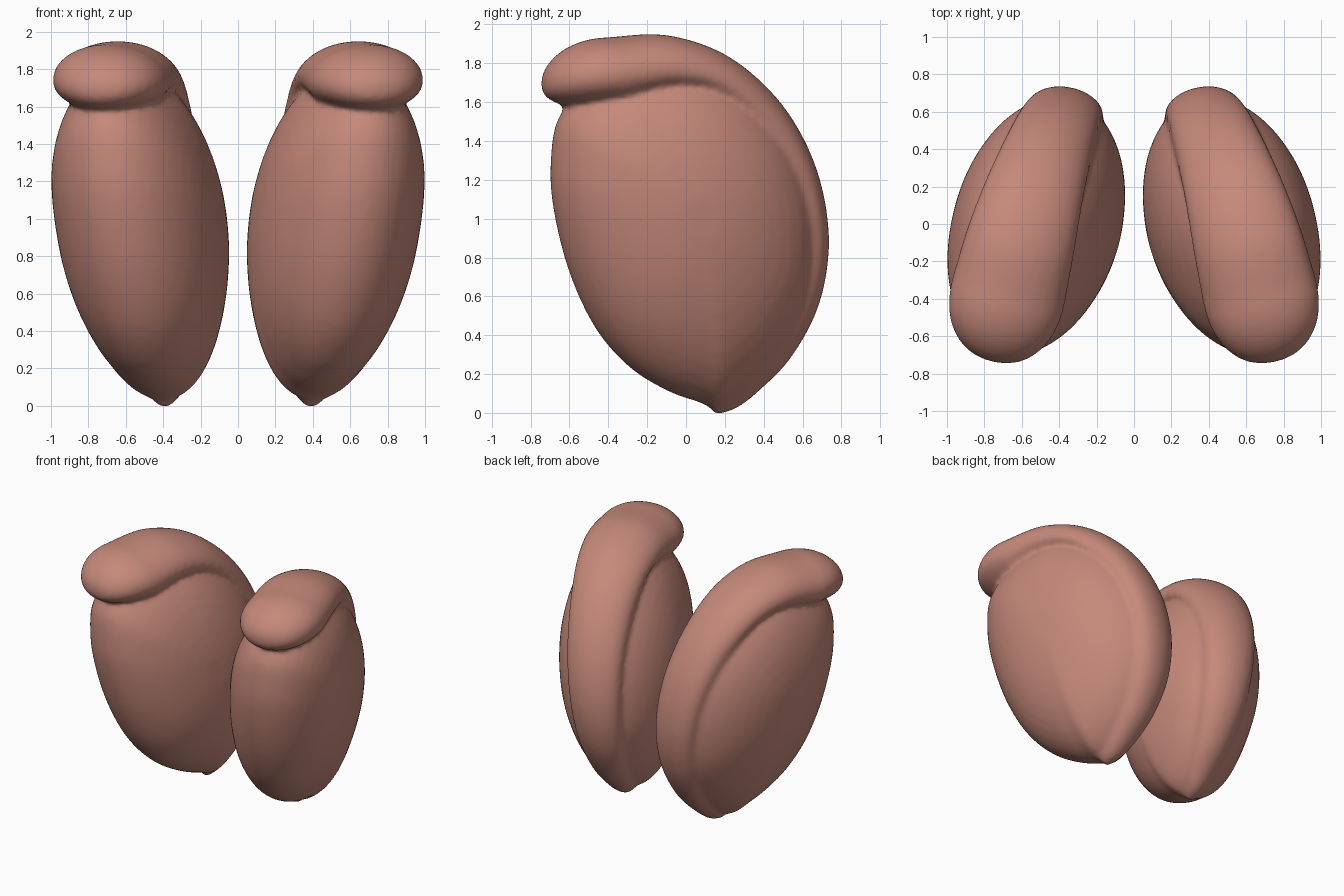
import bpy, bmesh, math
from mathutils import Vector, Matrix

if "Cube" in bpy.data.objects:
    bpy.data.objects.remove(bpy.data.objects["Cube"])

clay = bpy.data.materials.new("dusty pink clay")
clay.diffuse_color = (0.56, 0.25, 0.195, 1)
clay.use_nodes = True
clay.node_tree.nodes["Principled BSDF"].inputs["Base Color"].default_value = clay.diffuse_color

YAW, LEAN = math.radians(14), 0.085


def place(p):
    """Local shell coords (thickness, depth, height) to the world, right-hand piece."""
    w, u, z = p
    c, s = math.cos(YAW), math.sin(YAW)
    return Vector((0.527 + w * c - u * s + LEAN * (z - 1.1), u * c + w * s, z))


def spline(pts, n, closed=False):
    """Catmull-Rom through tuples of any length."""
    out, m = [], len(pts)
    for i in range(m if closed else m - 1):
        q = [pts[(i + k) % m] if closed else pts[min(max(i + k, 0), m - 1)] for k in (-1, 0, 1, 2)]
        for j in range(n):
            t = j / n
            out.append(tuple(0.5 * (2 * b + (c - a) * t + (2 * a - 5 * b + 4 * c - d) * t * t
                                    + (3 * b - a - 3 * c + d) * t ** 3) for a, b, c, d in zip(*q)))
    if not closed:
        out.append(pts[-1])
    return out


def skin(bm, rings):
    """Bridge rings of points and close both ends."""
    vs = [[bm.verts.new(place(p)) for p in r] for r in rings]
    n = len(vs[0])
    for a, b in zip(vs, vs[1:]):
        for i in range(n):
            bm.faces.new((a[i], a[(i + 1) % n], b[(i + 1) % n], b[i]))
    bm.faces.new(vs[0][::-1])
    bm.faces.new(vs[-1])


bm = bmesh.new()

# Body: a fat lens with an egg-shaped outline (depth, height)
outline = spline([(-.71, 1.30), (-.695, 1.05), (-.61, .72), (-.47, .43), (-.29, .23), (-.09, .11),
                  (.07, .055), (.16, .03), (.32, .12), (.50, .30), (.65, .57), (.69, .90), (.63, 1.22),
                  (.48, 1.50), (.22, 1.73), (-.10, 1.82), (-.45, 1.73), (-.66, 1.54)], 4, True)
cu, cz, T = -0.01, 1.0, 0.445
rings = []
for k in range(1, 24):
    a = math.pi * k / 24
    r, w = math.sin(a), -T * math.cos(a)
    rings.append([(w, cu + (u - cu) * r, cz + (z - cz) * r) for u, z in outline])
skin(bm, rings)

# Rim: domed band over the top and down the back
# outer depth, outer height, inner depth, inner height, half width, widest level
st = [(-.40, 1.935, -.37, 1.57, .31, .45), (-.10, 1.945, -.09, 1.64, .295, .38),
      (.22, 1.835, .13, 1.61, .27, .32), (.50, 1.59, .35, 1.43, .24, .30),
      (.68, 1.265, .52, 1.18, .215, .30), (.75, .90, .58, .90, .195, .30),
      (.70, .56, .54, .62, .175, .30), (.55, .28, .42, .38, .145, .32),
      (.365, .095, .28, .20, .11, .34), (.25, .015, .18, .12, .08, .36), (.15, -.01, .12, .08, .055, .4)]
path = spline(st, 6)
N = 32


def section(s, k=1, du=0, dz=0):
    """Egg section, widest nearer the body; k scales it for the rounded end."""
    ou, oz, iu, iz, w, f = s
    mu, mz = iu + (ou - iu) * f, iz + (oz - iz) * f
    ring = []
    for i in range(N):
        a = 2 * math.pi * i / N
        q, c = math.sin(a), math.cos(a)
        h = q * (1 - f if q > 0 else f) * k
        ring.append((w * c * k, mu + (ou - iu) * h + du, mz + (oz - iz) * h + dz))
    return ring


rings = []
for d in (0.995, 0.975, 0.94, 0.89, 0.82, 0.73, 0.62, 0.5, 0.36, 0.18):  # rounded front end
    rings.append(section(st[0], (1 - d ** 2.2) ** (1 / 2.2), -0.375 * d, -0.055 * d * d))
rings += [section(s) for s in path]
skin(bm, rings)
bmesh.ops.recalc_face_normals(bm, faces=bm.faces)

# Right and mirrored left shell, each fused and softened
for name, sx in (("right_shell", 1), ("left_shell", -1)):
    me = bpy.data.meshes.new(name)
    b2 = bm.copy()
    if sx < 0:
        bmesh.ops.transform(b2, matrix=Matrix.Scale(-1, 4, (1, 0, 0)), verts=b2.verts)
        bmesh.ops.reverse_faces(b2, faces=b2.faces)
    b2.to_mesh(me)
    b2.free()
    me.materials.append(clay)
    ob = bpy.data.objects.new(name, me)
    bpy.context.collection.objects.link(ob)
    rm = ob.modifiers.new("fuse", 'REMESH')
    rm.mode, rm.voxel_size, rm.use_smooth_shade = 'VOXEL', 0.016, True
    sm = ob.modifiers.new("soften", 'SMOOTH')
    sm.factor, sm.iterations = 0.5, 16
bm.free()
